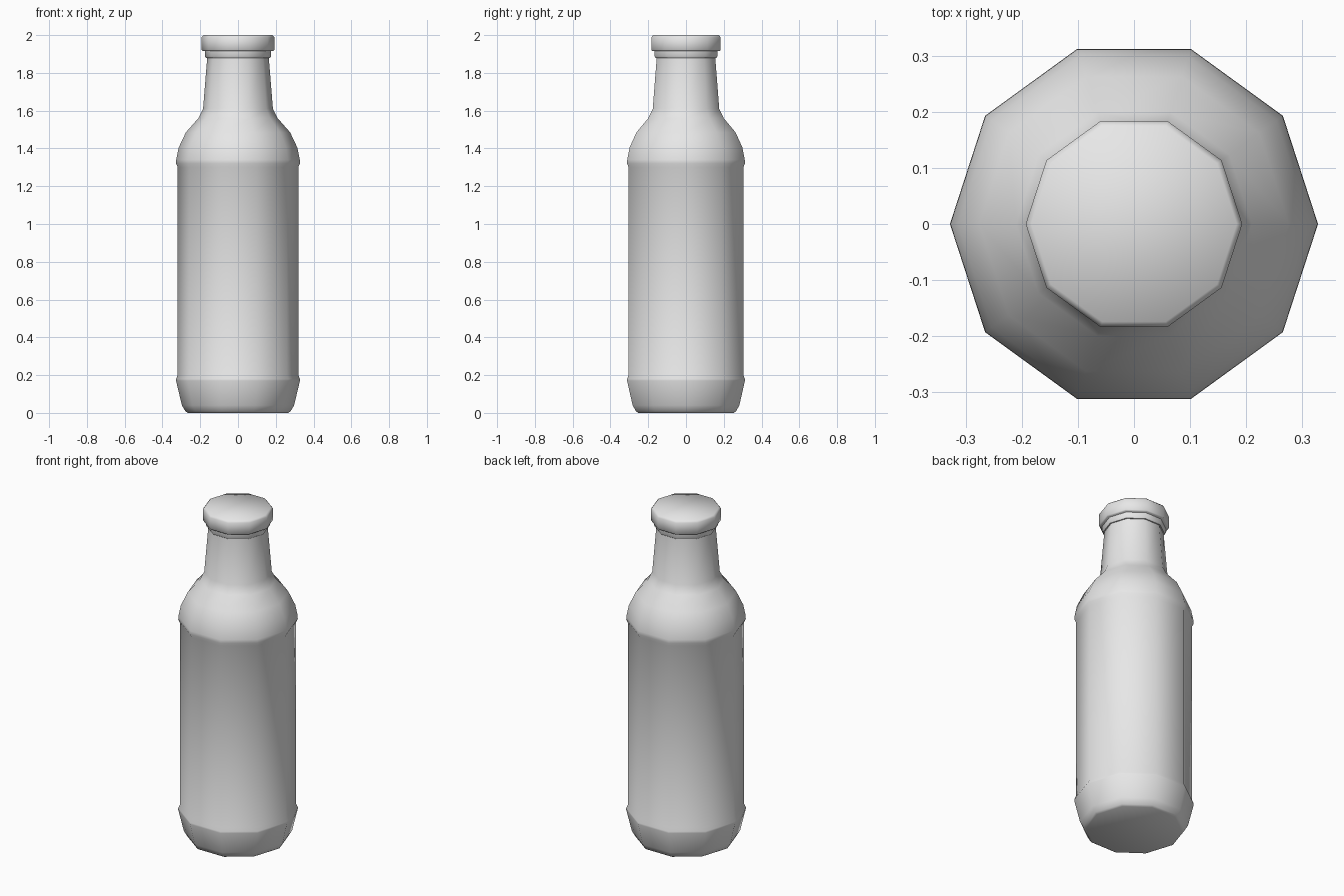
import bpy
import bmesh
from math import cos, sin, pi, radians

cube = bpy.data.objects.get("Cube")
if cube:
    bpy.data.objects.remove(cube, do_unlink=True)

SIDES = 10

grey = bpy.data.materials.new("light_grey")
grey.use_nodes = True
grey.diffuse_color = (0.8, 0.8, 0.8, 1)
grey.node_tree.nodes["Principled BSDF"].inputs["Base Color"].default_value = grey.diffuse_color


def lathe(name, profile, smooth_angle):
    """Spin a bottom-to-top (radius, height) profile into a closed solid."""
    bm = bmesh.new()
    rings = []
    for r, z in profile:
        angles = [2 * pi * i / SIDES for i in range(SIDES)]
        rings.append([bm.verts.new((r * cos(a), r * sin(a), z)) for a in angles])
    for low, high in zip(rings, rings[1:]):
        for i in range(SIDES):
            j = (i + 1) % SIDES
            bm.faces.new((low[i], low[j], high[j], high[i]))
    bm.faces.new(list(reversed(rings[0])))
    bm.faces.new(rings[-1])
    mesh = bpy.data.meshes.new(name)
    bm.to_mesh(mesh)
    bm.free()
    mesh.materials.append(grey)
    obj = bpy.data.objects.new(name, mesh)
    bpy.context.collection.objects.link(obj)
    bpy.ops.object.select_all(action='DESELECT')
    obj.select_set(True)
    bpy.context.view_layer.objects.active = obj
    bpy.ops.object.shade_smooth_by_angle(angle=radians(smooth_angle))
    return obj


# Bottle: base, recessed label wall, rounded shoulder and tapering neck
lathe("bottle_body", [
    (0.265, 0.0), (0.278, 0.008), (0.297, 0.04), (0.328, 0.17),
    (0.328, 0.18), (0.319, 0.2), (0.319, 1.3),
    (0.328, 1.32), (0.327, 1.34), (0.314, 1.405), (0.276, 1.485),
    (0.21, 1.56), (0.185, 1.61), (0.163, 1.88),
], 46)

# Collar ring under the cap
lathe("collar_ring", [(0.17, 1.88), (0.175, 1.888), (0.175, 1.92)], 46)

# Cap with softened rims
lathe("cap", [(0.187, 1.915), (0.193, 1.921), (0.193, 1.988), (0.183, 2.0)], 55)
